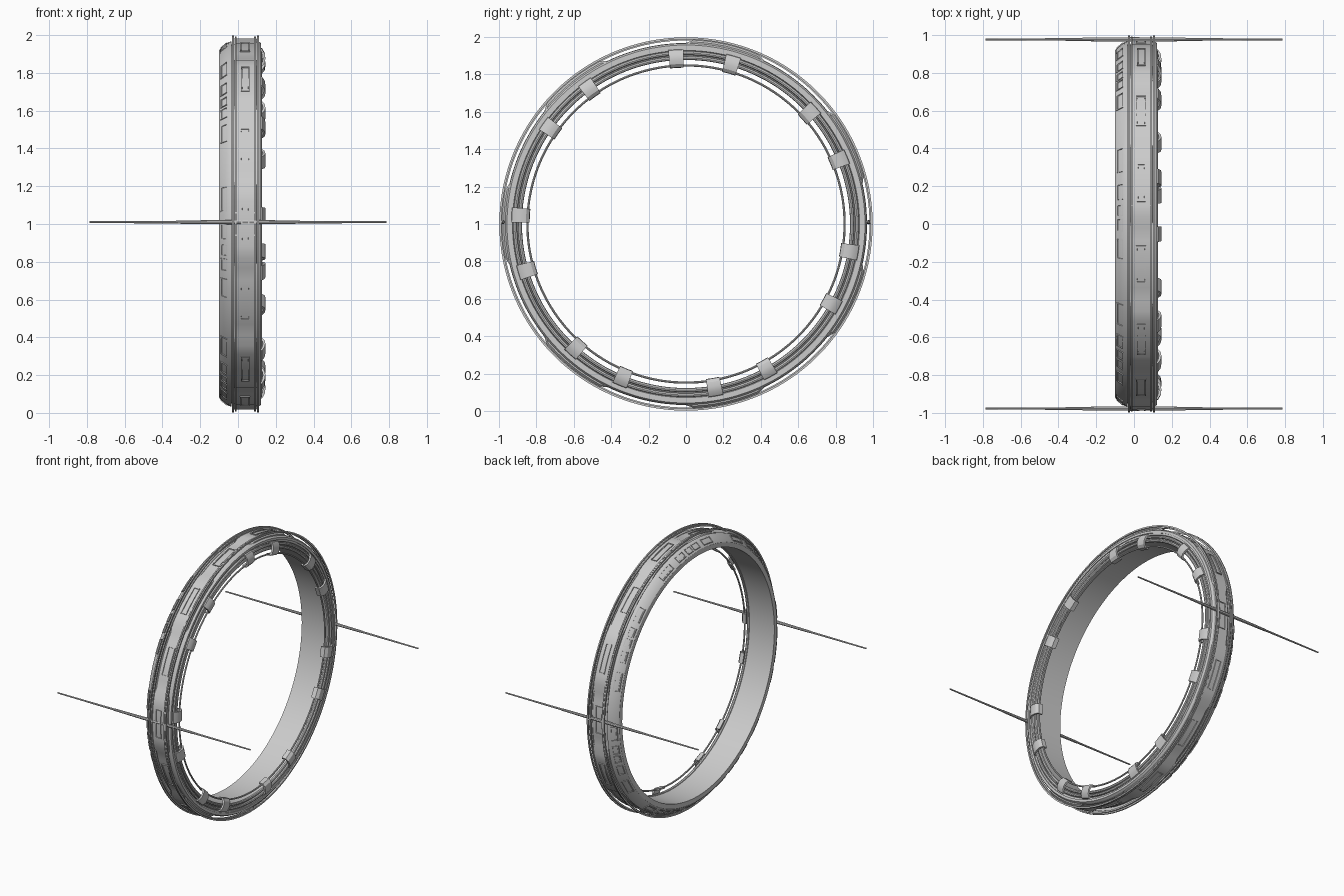
import bpy, bmesh
from math import sin, cos, pi, radians

if "Cube" in bpy.data.objects:
    bpy.data.objects.remove(bpy.data.objects["Cube"])

PERIOD = 360 / 7      # the station repeats in seven sectors
CZ = 1.0


def sweep(name, profile, angles, closed):
    """Sweep an (x, r) cross-section about the x axis; profile may depend on angle."""
    bm = bmesh.new()
    rings = []
    for a in angles:
        t = radians(a)
        rings.append([bm.verts.new((x, r * cos(t), CZ + r * sin(t))) for x, r in profile(a)])
    n, m = len(rings), len(rings[0])
    for i in range(n if closed else n - 1):
        p, q = rings[i], rings[(i + 1) % n]
        for j in range(m):
            k = (j + 1) % m
            bm.faces.new((p[j], p[k], q[k], q[j]))
    if not closed:
        bm.faces.new(rings[0])
        bm.faces.new(rings[-1])
    bmesh.ops.recalc_face_normals(bm, faces=bm.faces)
    return finish(name, bm)


def finish(name, bm):
    me = bpy.data.meshes.new(name)
    bm.to_mesh(me)
    bm.free()
    ob = bpy.data.objects.new(name, me)
    bpy.context.collection.objects.link(ob)
    bpy.ops.object.select_all(action='DESELECT')
    ob.select_set(True)
    bpy.context.view_layer.objects.active = ob
    bpy.ops.object.shade_smooth_by_angle(angle=radians(25))
    return ob


def span(a, b, n):
    return [a + (b - a) * i / n for i in range(n + 1)]


FULL = [i * 360 / 168 for i in range(168)]


def lathe(name, pts):
    return sweep(name, lambda a: pts, FULL, True)


def tube(name, x, r, minor, n=8):
    return lathe(name, [(x + minor * cos(2 * pi * i / n), r + minor * sin(2 * pi * i / n))
                        for i in range(n)])


def panel(name, mid, half, outer, inset):
    """Curved plate with a recessed face; outer = two (x, r) points of its base."""
    (x0, r0), (x1, r1) = outer
    h = 0.006
    prof = [(x0, r0 - 0.01), (x0, r0 + h), (x1, r1 + h), (x1, r1 - 0.01)]
    ob = sweep(name, lambda a: prof, span(mid - half, mid + half, 6), False)
    bm = bmesh.new()
    bm.from_mesh(ob.data)
    bm.faces.ensure_lookup_table()
    top = [bm.faces[i * 4 + 1] for i in range(6)]
    bmesh.ops.inset_region(bm, faces=top, thickness=inset, depth=0)
    bmesh.ops.inset_region(bm, faces=top, thickness=0.001, depth=-0.005)
    bm.to_mesh(ob.data)
    bm.free()


# main ring hull with sloping rear flange and stepped front face
lathe("hull", [(-0.10, 0.885), (-0.10, 0.918), (-0.094, 0.927), (-0.052, 0.962),
               (-0.034, 0.968), (-0.034, 0.95), (0.108, 0.95), (0.116, 0.944),
               (0.116, 0.928), (0.102, 0.922), (0.102, 0.885)])
lathe("front_shoulder", [(0.088, 0.94), (0.088, 0.966), (0.108, 0.966),
                         (0.122, 0.957), (0.122, 0.94)])

# outer band: one raised block per sector, joined by ramps
LOW, HIGH = 0.962, 0.984


def band_section(a):
    d = abs((a - 180 + PERIOD / 2) % PERIOD - PERIOD / 2)
    t = min(1, max(0, (14 - d) / 3.5))
    r = LOW + (HIGH - LOW) * t
    w = 0.008 * t
    return [(-0.022 - w, 0.945), (-0.022 - w, r - 0.010), (-0.010 - w, r),
            (0.088 + w, r), (0.100 + w, r - 0.010), (0.100 + w, 0.945)]


offs = [-22, -18, -14, -10.5, -7, -3.5, 0, 3.5, 7, 10.5, 14, 18, 22, PERIOD / 2]
sweep("outer_band", band_section,
      [180 + k * PERIOD + o for k in range(7) for o in offs], True)

# paired guard rings around the band
for side, x in (("rear", -0.027), ("rear_inner", -0.012), ("front_inner", 0.090), ("front", 0.106)):
    h = 0.0045
    R = 0.998 if side in ("rear", "front") else 0.992
    lathe(side + "_guard_ring", [(x - h, R - 0.011), (x - h, R), (x + h, R), (x + h, R - 0.011)])

# front cable rings
tube("inner_cable", 0.115, 0.848, 0.006)
tube("middle_cable", 0.112, 0.888, 0.011)
tube("outer_cable", 0.115, 0.914, 0.011)

# C-shaped clip cross-section that holds the cables
CLIP = [(0.095, 0.836), (0.126, 0.838), (0.141, 0.856), (0.145, 0.880), (0.141, 0.908),
        (0.126, 0.932), (0.100, 0.938), (0.100, 0.924), (0.120, 0.920), (0.129, 0.902),
        (0.132, 0.880), (0.129, 0.862), (0.120, 0.850), (0.095, 0.848)]

# rear flange plates as (centre, half width) in degrees from the sector middle
PLATES = [(-8, 4), (2.5, 2.5), (8.5, 1.8), (13.2, 2), (21, 3.2)]


def flange(x):
    return x, 0.927 + (x + 0.094) * 0.035 / 0.042


for k in range(7):
    c = 180 + k * PERIOD
    # windows on raised and low parts of the band
    panel("raised_window", c, 6, ((0.015, HIGH), (0.062, HIGH)), 0.008)
    panel("low_window", c + PERIOD / 2, 6, ((0.010, LOW), (0.064, LOW)), 0.008)
    for mid, half in PLATES:
        panel("flange_plate", c + mid, half, (flange(-0.092), flange(-0.057)), 0.006)
    # pair of cable clips
    for off in (-3, 16.2):
        sweep("cable_clip", lambda a: CLIP, span(c + off - 2.5, c + off + 2.5, 2), False)

# long tapered antennas on both sides
for name, y in (("front_antenna", -0.977), ("rear_antenna", 0.977)):
    bm = bmesh.new()
    rings = []
    for x, r in ((-0.785, 0.005), (-0.33, 0.007), (-0.32, 0.0085), (0, 0.012),
                 (0.32, 0.0085), (0.33, 0.007), (0.785, 0.005)):
        rings.append([bm.verts.new((x, y + r * cos(i * pi / 4), 1.01 + r * sin(i * pi / 4)))
                      for i in range(8)])
    for p, q in zip(rings, rings[1:]):
        for j in range(8):
            bm.faces.new((p[j], p[(j + 1) % 8], q[(j + 1) % 8], q[j]))
    bm.faces.new(rings[0])
    bm.faces.new(rings[-1])
    bmesh.ops.recalc_face_normals(bm, faces=bm.faces)
    finish(name, bm)
